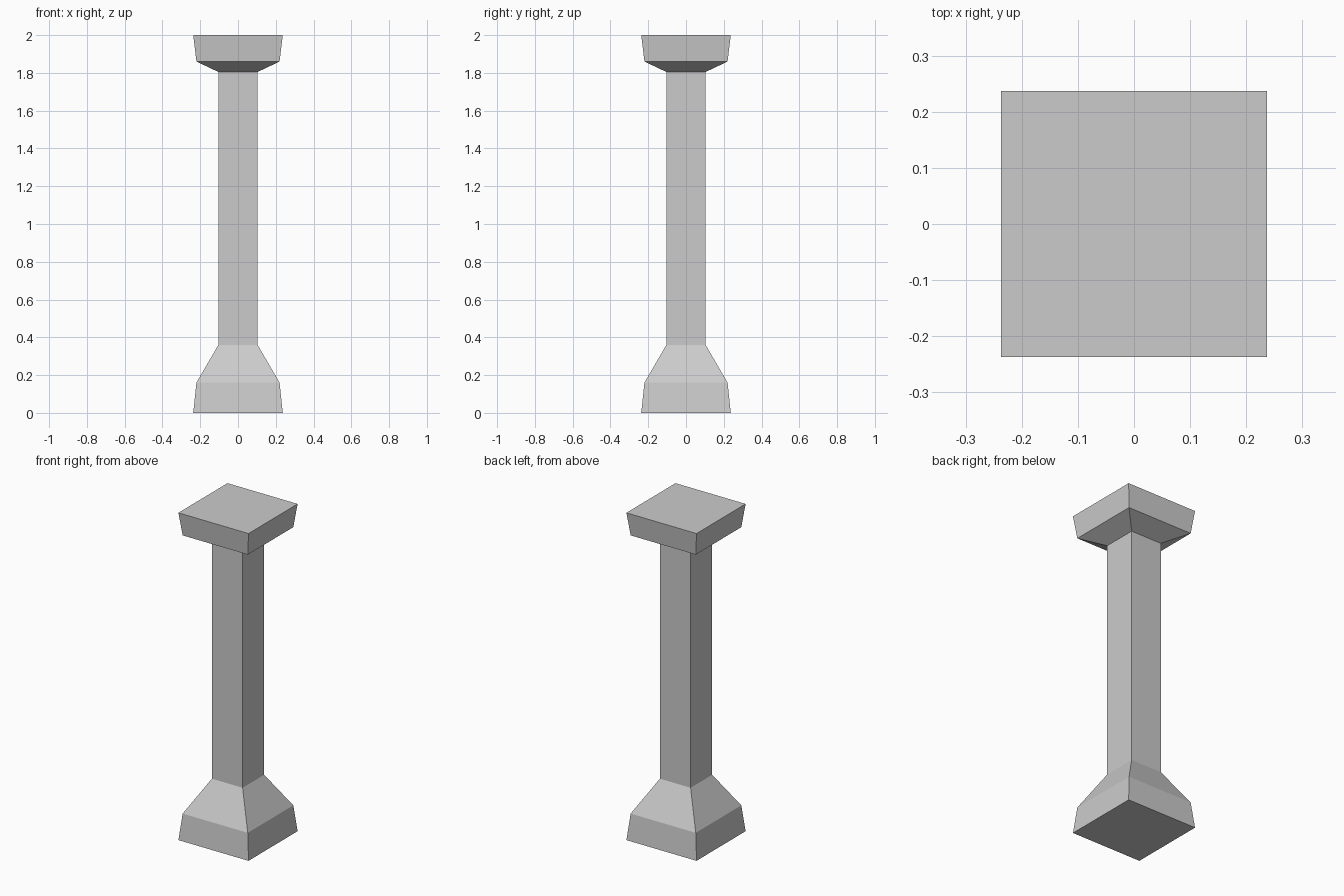
import bpy
import bmesh

cube = bpy.data.objects.get("Cube")
if cube:
    bpy.data.objects.remove(cube, do_unlink=True)

stone = bpy.data.materials.new("grey_stone")
stone.use_nodes = True
colour = (0.6, 0.6, 0.6, 1)
stone.diffuse_color = colour
stone.node_tree.nodes["Principled BSDF"].inputs["Base Color"].default_value = colour

WIDE, RIM, SHAFT = 0.237, 0.22, 0.104   # half widths
CORNERS = [(-1, -1), (1, -1), (1, 1), (-1, 1)]


def square_loft(name, profile, cap_bottom=False, cap_top=False):
    """Stack square rings of (half width, height) and bridge them with quads."""
    bm = bmesh.new()
    rings = [[bm.verts.new((x * r, y * r, z)) for x, y in CORNERS] for r, z in profile]
    for low, high in zip(rings, rings[1:]):
        for i in range(4):
            j = (i + 1) % 4
            bm.faces.new((low[i], low[j], high[j], high[i]))
    if cap_bottom:
        bm.faces.new(rings[0][::-1])
    if cap_top:
        bm.faces.new(rings[-1])
    mesh = bpy.data.meshes.new(name)
    bm.to_mesh(mesh)
    bm.free()
    mesh.materials.append(stone)
    obj = bpy.data.objects.new(name, mesh)
    bpy.context.collection.objects.link(obj)
    return obj


# Flared foot, straight square shaft and flared head, meeting edge to edge
square_loft("column_base", [(WIDE, 0), (RIM, 0.16), (SHAFT, 0.36)], cap_bottom=True)
square_loft("column_shaft", [(SHAFT, 0.36), (SHAFT, 1.805)])
square_loft("column_capital", [(SHAFT, 1.805), (RIM, 1.86), (WIDE, 2)], cap_top=True)
